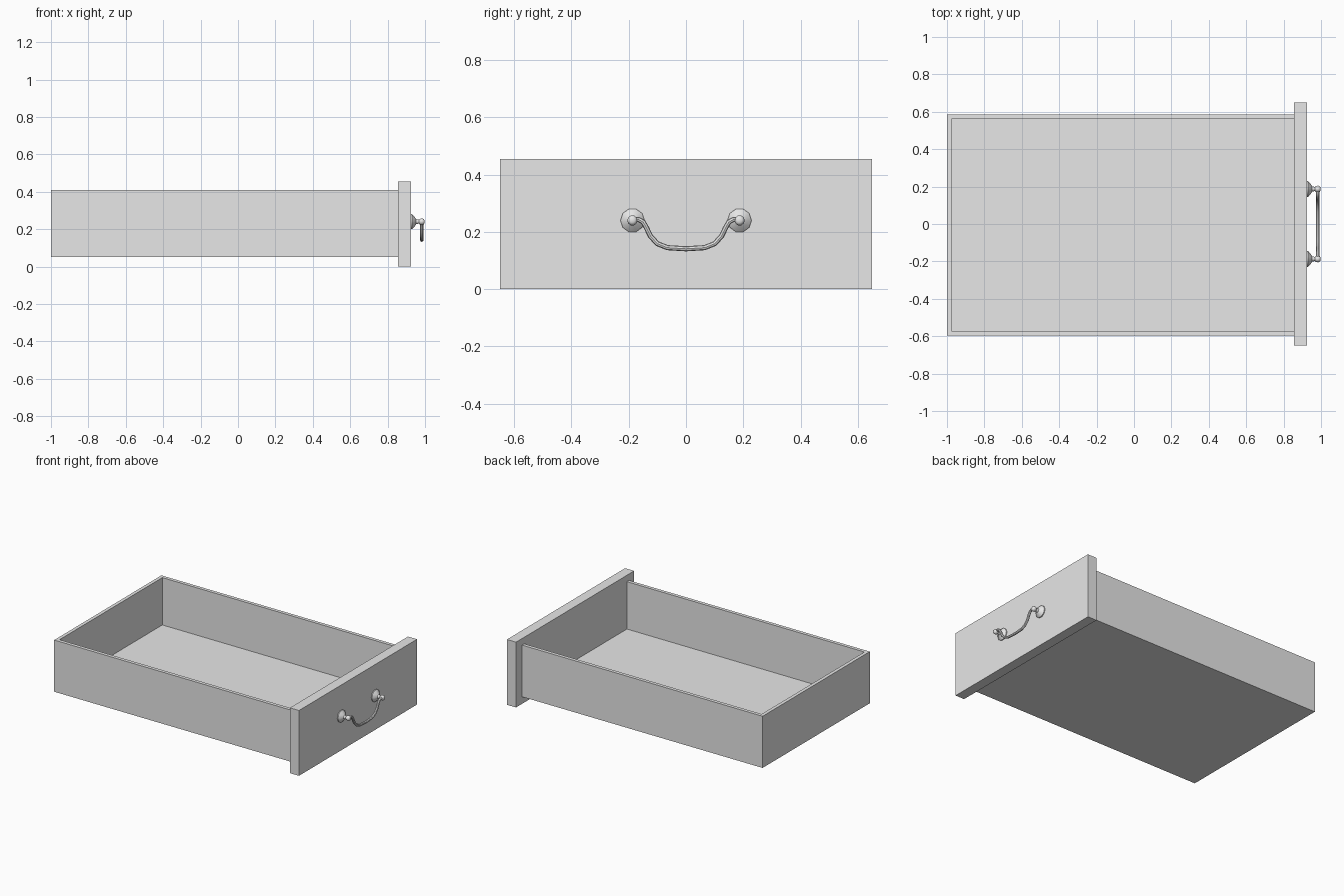
import bpy
import bmesh
from math import radians
from mathutils import Matrix, Vector

cube = bpy.data.objects.get("Cube")
if cube:
    bpy.data.objects.remove(cube, do_unlink=True)

grey = bpy.data.materials.new("plain_grey")
grey.use_nodes = True
grey.diffuse_color = (0.8, 0.8, 0.8, 1)
grey.node_tree.nodes["Principled BSDF"].inputs["Base Color"].default_value = (0.8, 0.8, 0.8, 1)


def finish(bm, name, smooth=False):
    """Turn a bmesh into a named grey object."""
    bmesh.ops.recalc_face_normals(bm, faces=bm.faces)
    mesh = bpy.data.meshes.new(name)
    bm.to_mesh(mesh)
    bm.free()
    mesh.materials.append(grey)
    obj = bpy.data.objects.new(name, mesh)
    bpy.context.collection.objects.link(obj)
    if smooth:
        shade(obj)
    return obj


def shade(obj):
    bpy.ops.object.select_all(action='DESELECT')
    obj.select_set(True)
    bpy.context.view_layer.objects.active = obj
    bpy.ops.object.shade_smooth_by_angle(angle=radians(40))


def block(low, high):
    """Box between two opposite corners."""
    low, high = Vector(low), Vector(high)
    bm = bmesh.new()
    matrix = Matrix.Translation((low + high) / 2) @ Matrix.Diagonal((*(high - low), 1))
    bmesh.ops.create_cube(bm, size=1, matrix=matrix)
    return bm


# Open tray: inset the top and sink it; its front wall sits inside the face panel
bm = block((-1, -0.595, 0.05), (0.895, 0.585, 0.41))
top = max(bm.faces, key=lambda f: f.calc_center_median().z)
bmesh.ops.inset_region(bm, faces=[top], thickness=0.034)
floor = bmesh.ops.extrude_discrete_faces(bm, faces=[top])["faces"][0]
bmesh.ops.translate(bm, verts=floor.verts, vec=(0, 0, -0.33))
finish(bm, "drawer_tray")

# Face panel
finish(block((0.855, -0.65, 0), (0.925, 0.65, 0.455)), "face_panel")

# Turned handle mounts: flared rosette, neck and rounded tip, as (x, radius)
MOUNT = [(0.92, 0.042), (0.931, 0.042), (0.943, 0.029), (0.953, 0.014),
         (0.967, 0.011), (0.973, 0.016), (0.985, 0.018), (0.993, 0.015), (0.997, 0.008)]
HANDLE_Z = 0.24


def mount(name, y):
    bm = bmesh.new()
    verts = [bm.verts.new((x, y + r, HANDLE_Z)) for x, r in MOUNT]
    edges = [bm.edges.new(pair) for pair in zip(verts, verts[1:])]
    bmesh.ops.spin(bm, geom=verts + edges, cent=(0, y, HANDLE_Z), axis=(1, 0, 0),
                   angle=radians(360), steps=10)
    bmesh.ops.remove_doubles(bm, verts=bm.verts, dist=0.0005)
    bmesh.ops.holes_fill(bm, edges=bm.edges, sides=0)
    finish(bm, name, smooth=True)


for side, y in (("front", -0.187), ("back", 0.187)):
    mount(side + "_handle_mount", y)

# Drooping handle bar: half path as (y, z), mirrored across the middle
half = [(0.187, 0.241), (0.165, 0.243), (0.149, 0.234), (0.138, 0.214),
        (0.124, 0.185), (0.1, 0.159), (0.065, 0.145)]
path = half + [(0, 0.141)] + [(-y, z) for y, z in reversed(half)]
curve = bpy.data.curves.new("handle_bar", 'CURVE')
curve.dimensions = '3D'
curve.bevel_depth = 0.009
curve.bevel_resolution = 2
spline = curve.splines.new('POLY')
spline.points.add(len(path) - 1)
for point, (y, z) in zip(spline.points, path):
    point.co = (0.983, y, z, 1)
curve.materials.append(grey)
bar = bpy.data.objects.new("handle_bar", curve)
bpy.context.collection.objects.link(bar)
bpy.ops.object.select_all(action='DESELECT')
bar.select_set(True)
bpy.context.view_layer.objects.active = bar
bpy.ops.object.convert(target='MESH')
shade(bpy.context.view_layer.objects.active)
